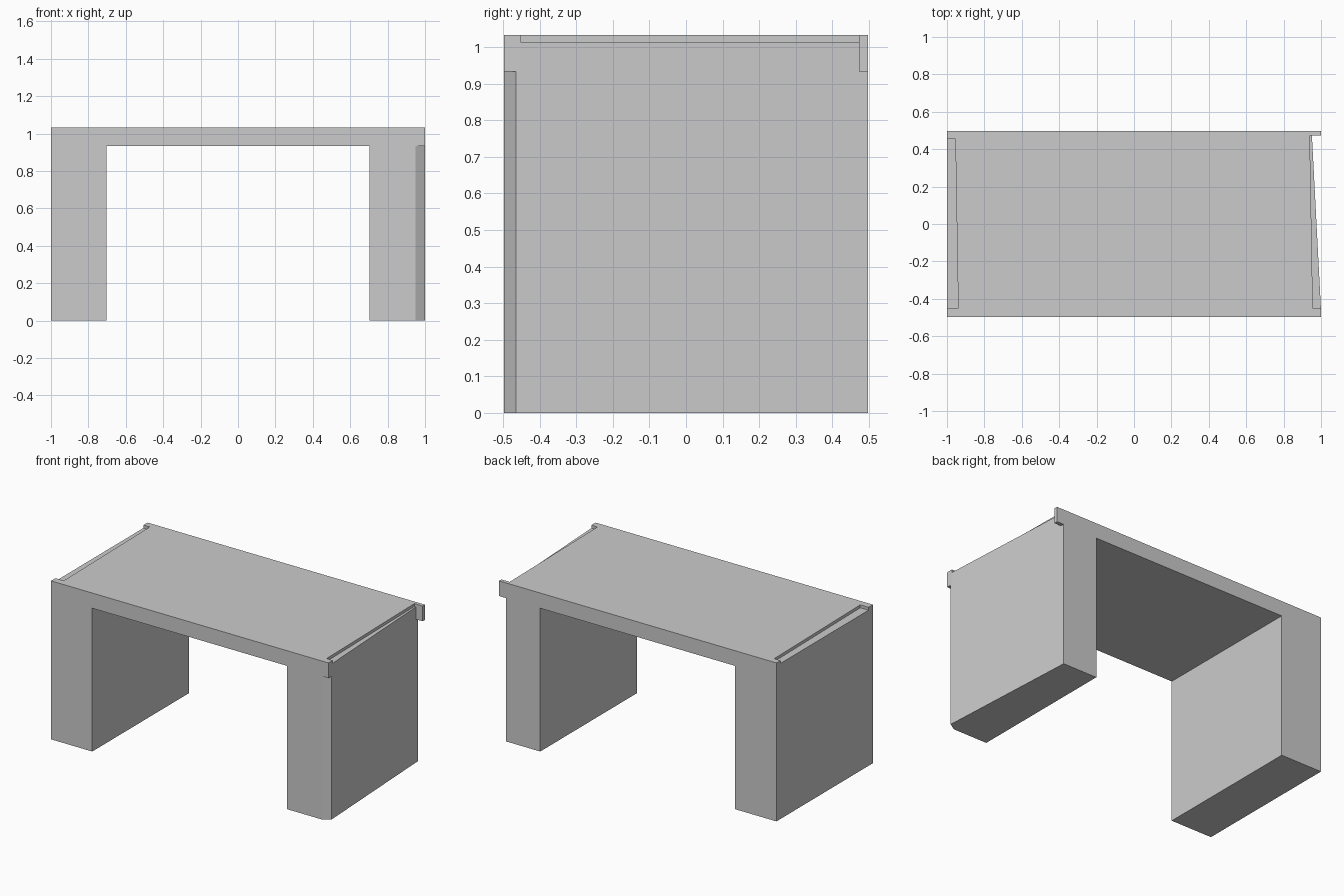
import bpy, bmesh

if "Cube" in bpy.data.objects:
    bpy.data.objects.remove(bpy.data.objects["Cube"])

HX, HY = 1.0, 0.497            # half length, half depth
Z_UNDER, Z_LEDGE, Z_TOP = 0.934, 1.014, 1.033
LEG_IN = 0.703                 # inner face of the legs
Y_FRONT, Y_BACK = -0.453, 0.473  # ends of the right-hand notch


def prism(name, points, vector):
    """Extrude a flat outline along a vector into a closed solid."""
    bm = bmesh.new()
    face = bm.faces.new([bm.verts.new(p) for p in points])
    new = bmesh.ops.extrude_face_region(bm, geom=[face])["geom"]
    bmesh.ops.translate(bm, vec=vector,
                        verts=[g for g in new if isinstance(g, bmesh.types.BMVert)])
    bmesh.ops.recalc_face_normals(bm, faces=bm.faces[:])
    mesh = bpy.data.meshes.new(name)
    bm.to_mesh(mesh)
    bm.free()
    obj = bpy.data.objects.new(name, mesh)
    bpy.context.collection.objects.link(obj)
    return obj


def cut(target, name, plan, z0, z1):
    """Subtract a plan outline between two heights."""
    cutter = prism(name, [(x, y, z0) for x, y in plan], (0, 0, z1 - z0))
    cutter.hide_render = True
    mod = target.modifiers.new(name, 'BOOLEAN')
    mod.operation, mod.solver, mod.object = 'DIFFERENCE', 'EXACT', cutter
    bpy.context.view_layer.objects.active = target
    bpy.ops.object.modifier_apply(modifier=name)
    bpy.data.objects.remove(cutter)


def wall_x(y):
    """Position of the slanted outer face of the right leg."""
    return 1.0 - 0.05 * (y + 0.4645) / (HY + 0.4645)


# Table body: top and two slab legs from one front profile
profile = [(-HX, 0), (-HX, Z_TOP), (HX, Z_TOP), (HX, 0),
           (LEG_IN, 0), (LEG_IN, Z_UNDER), (-LEG_IN, Z_UNDER), (-LEG_IN, 0)]
table = prism("table_body", [(x, -HY, z) for x, z in profile], (0, 2 * HY, 0))

# Right leg: chamfered front corner and slanted outer face
cut(table, "right_leg_trim",
    [(0.949, -HY), (1.0, -0.4645), (0.95, HY), (0.95, 0.6),
     (1.1, 0.6), (1.1, -0.6), (0.949, -0.6)], -0.1, Z_UNDER)

# Top edge set back to the leg, leaving small tabs at the corners
cut(table, "right_edge_notch",
    [(wall_x(Y_FRONT), Y_FRONT), (wall_x(Y_BACK), Y_BACK),
     (1.1, Y_BACK), (1.1, Y_FRONT)], Z_UNDER, 1.2)

# Shallow ledges along both ends of the top
cut(table, "right_ledge",
    [(0.956, Y_FRONT), (0.94, Y_BACK), (1.1, Y_BACK), (1.1, Y_FRONT)], Z_LEDGE, 1.2)
cut(table, "left_ledge",
    [(-0.94, -0.452), (-0.955, 0.455), (-1.1, 0.455), (-1.1, -0.452)], Z_LEDGE, 1.2)
